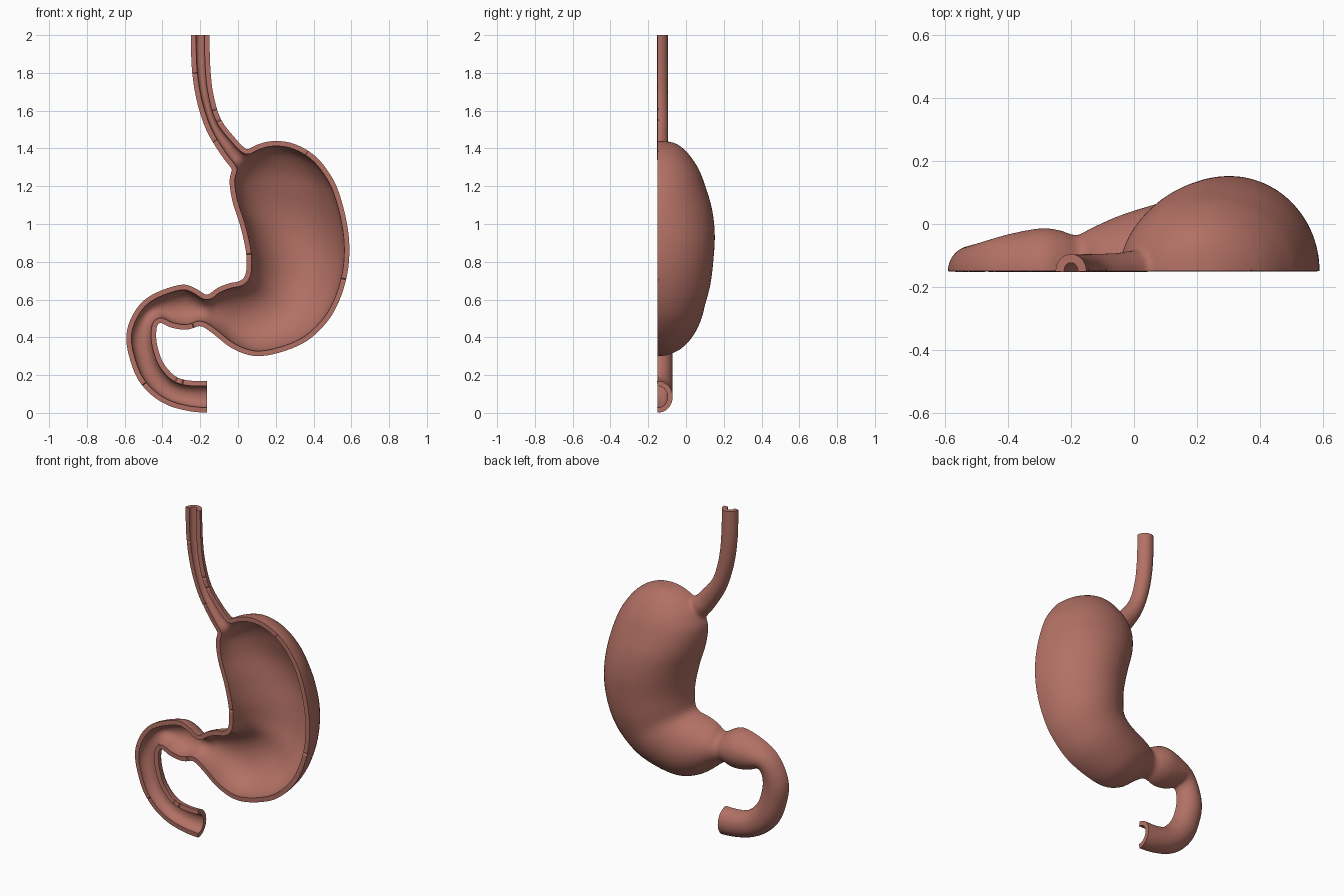
import bpy, bmesh, math
from mathutils import Vector

if "Cube" in bpy.data.objects:
    bpy.data.objects.remove(bpy.data.objects["Cube"])

CUT_Y = -0.15      # plane of the cutaway
WALL = 0.027
RING = 48

# Sections: lesser-side x, z, greater-side x, z, depth
body = [
    (.185, 1.44, .215, 1.44, .015), (.13, 1.43, .28, 1.43, .085),
    (.07, 1.405, .36, 1.395, .135), (.02, 1.365, .43, 1.34, .178),
    (-.02, 1.31, .49, 1.26, .22), (-.045, 1.235, .53, 1.18, .25),
    (-.03, 1.12, .57, 1.04, .288), (.01, .995, .59, .89, .303),
    (.04, .865, .58, .74, .295), (.045, .78, .535, .59, .28),
    (.035, .72, .46, .467, .255), (0, .695, .33, .36, .235),
    (-.035, .69, .125, .30, .205), (-.08, .675, -.02, .335, .175),
    (-.12, .655, -.14, .425, .14), (-.165, .625, -.20, .46, .115),
    (-.225, .66, -.245, .445, .13), (-.295, .68, -.295, .44, .137),
    (-.415, .645, -.365, .455, .12), (-.505, .59, -.415, .48, .10),
    (-.565, .505, -.43, .45, .087), (-.592, .41, -.432, .39, .082),
    (-.58, .31, -.42, .33, .08), (-.535, .185, -.395, .265, .08),
    (-.46, .095, -.345, .205, .08), (-.365, .037, -.30, .18, .08),
    (-.255, .008, -.235, .17, .08), (-.165, .0, -.165, .17, .08),
    (-.08, .0, -.08, .17, .08)]
gullet = [
    (-.25, 2.08, -.15, 2.08, .055), (-.25, 1.98, -.15, 1.98, .055),
    (-.245, 1.82, -.145, 1.82, .055), (-.22, 1.655, -.13, 1.69, .055),
    (-.17, 1.50, -.09, 1.555, .056), (-.10, 1.38, -.01, 1.45, .058),
    (-.035, 1.295, .05, 1.39, .065), (.06, 1.20, .17, 1.29, .05)]


def smooth_sections(s, steps=5):
    """Catmull-Rom interpolation between the sections."""
    out = []
    for i in range(len(s) - 1):
        p = [s[max(i - 1, 0)], s[i], s[i + 1], s[min(i + 2, len(s) - 1)]]
        for k in range(steps):
            t = k / steps
            out.append([.5 * (2 * b + (c - a) * t + (2 * a - 5 * b + 4 * c - d) * t * t
                              + (3 * b - a - 3 * c + d) * t ** 3)
                        for a, b, c, d in zip(*p)])
    return out + [list(s[-1])]


def loft(bm, sections):
    """Closed loft of ellipses centred on the cut plane."""
    rings = []
    for ax, az, bx, bz, d in smooth_sections(sections):
        mid = Vector(((ax + bx) / 2, CUT_Y, (az + bz) / 2))
        half = Vector(((ax - bx) / 2, 0, (az - bz) / 2))
        ring = []
        for j in range(RING):
            a = 2 * math.pi * j / RING
            ring.append(bm.verts.new(mid + half * math.cos(a) + Vector((0, d * math.sin(a), 0))))
        rings.append(ring)
    for r0, r1 in zip(rings, rings[1:]):
        for j in range(RING):
            k = (j + 1) % RING
            bm.faces.new((r0[j], r0[k], r1[k], r1[j]))
    bm.faces.new(rings[0][::-1])
    bm.faces.new(rings[-1])


# Full solid: stomach with duodenum, plus the gullet, fused and softened
bm = bmesh.new()
loft(bm, body)
loft(bm, gullet)
bmesh.ops.recalc_face_normals(bm, faces=bm.faces[:])
mesh = bpy.data.meshes.new("stomach")
bm.to_mesh(mesh)
bm.free()
stomach = bpy.data.objects.new("stomach", mesh)
bpy.context.collection.objects.link(stomach)
rem = stomach.modifiers.new("fuse", 'REMESH')
rem.mode = 'VOXEL'
rem.voxel_size = 0.011
sm = stomach.modifiers.new("soften", 'SMOOTH')
sm.factor = 0.5
sm.iterations = 5
dg = bpy.context.evaluated_depsgraph_get()
fused = bpy.data.meshes.new_from_object(stomach.evaluated_get(dg))
stomach.modifiers.clear()
stomach.data = fused

# Cutaway plane and the open tube ends
bm = bmesh.new()
bm.from_mesh(fused)


def trim(co, no, region=lambda v: True):
    faces = [f for f in bm.faces if region(f.calc_center_median())]
    geom = set(faces)
    for f in faces:
        geom.update(f.verts)
        geom.update(f.edges)
    bmesh.ops.bisect_plane(bm, geom=list(geom), dist=0.002, plane_co=co, plane_no=no)
    gone = [v for v in bm.verts if region(v.co) and (v.co - Vector(co)).dot(Vector(no)) > 1e-4]
    bmesh.ops.delete(bm, geom=gone, context='VERTS')
    for v in bm.verts:   # snap nearly-on-plane points
        d = (v.co - Vector(co)).dot(Vector(no))
        if v.is_boundary and abs(d) < 0.0025 and region(v.co):
            v.co -= Vector(no) * d


trim((0, CUT_Y, 0), (0, -1, 0))
trim((0, 0, 2), (0, 0, 1))
trim((-.165, 0, 0), (1, 0, 0), lambda c: c.z < .25 and c.x > -.3)
bmesh.ops.remove_doubles(bm, verts=bm.verts[:], dist=0.002)
bmesh.ops.recalc_face_normals(bm, faces=bm.faces[:])
# make sure the shell faces outward (back of the organ looks to +y)
if sum(f.normal.y * f.calc_area() for f in bm.faces) < 0:
    bmesh.ops.reverse_faces(bm, faces=bm.faces[:])
bm.to_mesh(fused)
bm.free()

# Wall thickness
wall = stomach.modifiers.new("wall", 'SOLIDIFY')
wall.thickness = WALL
wall.offset = -1

mat = bpy.data.materials.new("flesh red")
mat.diffuse_color = (0.45, 0.165, 0.13, 1)
mat.use_nodes = True
mat.node_tree.nodes["Principled BSDF"].inputs["Base Color"].default_value = mat.diffuse_color
fused.materials.clear()
fused.materials.append(mat)

bpy.context.view_layer.objects.active = stomach
stomach.select_set(True)
bpy.ops.object.modifier_apply(modifier="wall")
bpy.ops.object.shade_smooth_by_angle(angle=math.radians(45))
